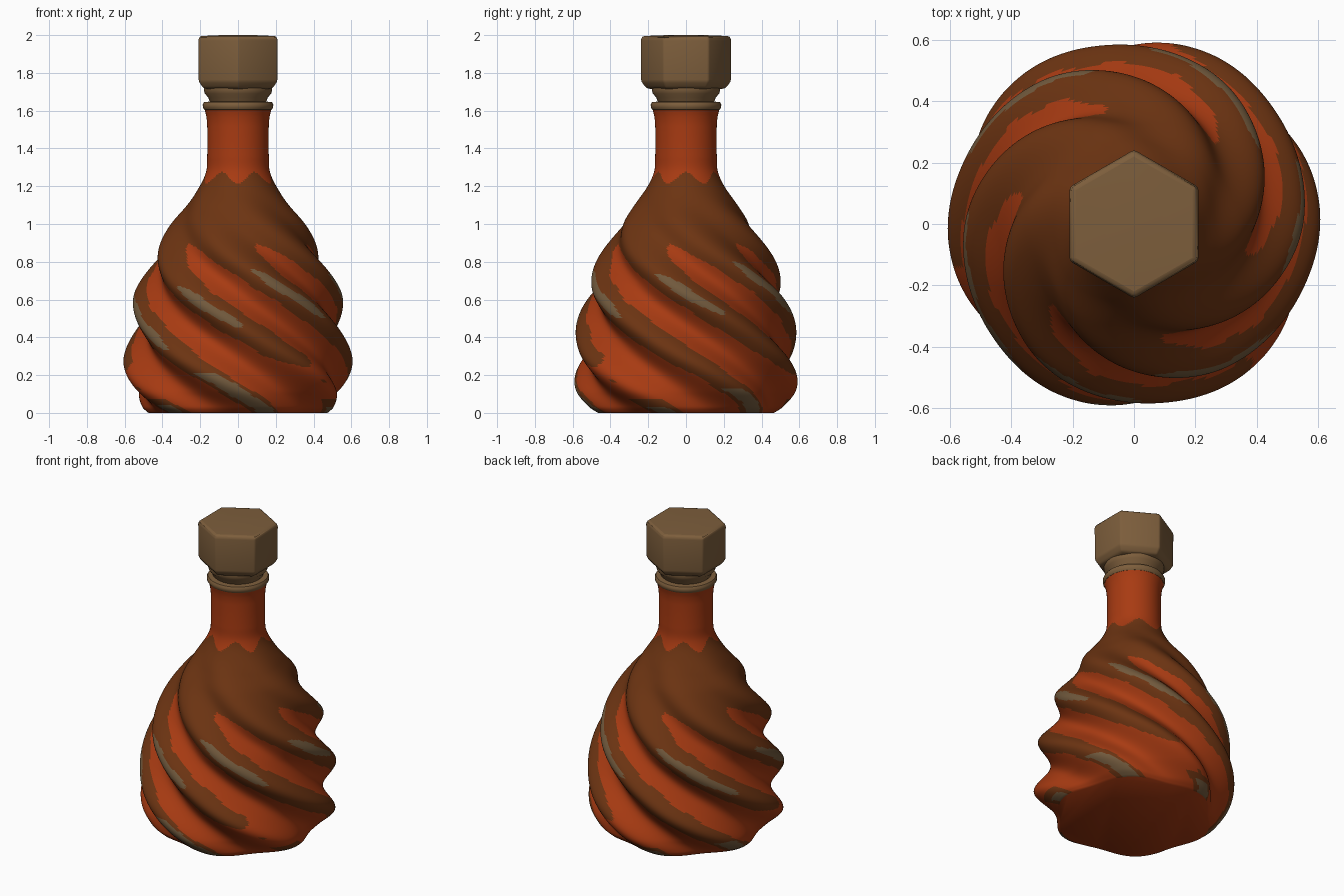
import bpy, math

if "Cube" in bpy.data.objects:
    bpy.data.objects.remove(bpy.data.objects["Cube"])

def mat(name, c):
    m = bpy.data.materials.new(name)
    m.diffuse_color = (*c, 1)
    m.use_nodes = True
    m.node_tree.nodes["Principled BSDF"].inputs["Base Color"].default_value = m.diffuse_color
    return m

ORANGE = mat("burnt_orange", (0.39, 0.043, 0.006))
BROWN = mat("dark_brown", (0.15, 0.034, 0.006))
GREY = mat("worn_ridge_grey", (0.165, 0.10, 0.046))
TAN = mat("stopper_tan", (0.205, 0.112, 0.045))

def curve(pts, z):
    """Smooth (Hermite) interpolation through (z, value) points."""
    n = len(pts)
    slope = lambda i: ((pts[min(i + 1, n - 1)][1] - pts[max(i - 1, 0)][1]) /
                       (pts[min(i + 1, n - 1)][0] - pts[max(i - 1, 0)][0]))
    for i in range(n - 1):
        (a, p), (b, q) = pts[i], pts[i + 1]
        if z <= b:
            h = b - a
            t = (z - a) / h
            return ((2*t**3 - 3*t*t + 1) * p + (t**3 - 2*t*t + t) * h * slope(i)
                    + (3*t*t - 2*t**3) * q + (t**3 - t*t) * h * slope(i + 1))
    return pts[-1][1]

def make(name, verts, faces, mats, angle=40):
    me = bpy.data.meshes.new(name)
    me.from_pydata(verts, [], faces)
    for m in mats:
        me.materials.append(m)
    ob = bpy.data.objects.new(name, me)
    bpy.context.collection.objects.link(ob)
    bpy.context.view_layer.objects.active = ob
    ob.select_set(True)
    bpy.ops.object.shade_smooth_by_angle(angle=math.radians(angle))
    ob.select_set(False)
    return ob

def ring_faces(rows, n):
    f = [(r*n + i, r*n + (i+1) % n, (r+1)*n + (i+1) % n, (r+1)*n + i)
         for r in range(rows - 1) for i in range(n)]
    return f + [tuple(reversed(range(n))), tuple(range((rows-1)*n, rows*n))]

def lathe(name, profile, n, m):
    v = [(r * math.cos(math.pi/2 + math.tau*i/n), r * math.sin(math.pi/2 + math.tau*i/n), z)
         for r, z in profile for i in range(n)]
    return make(name, v, ring_faces(len(profile), n), [m])

# Twisted six-lobed bottle body with neck
RIDGE = [(0, .48), (.03, .52), (.12, .583), (.25, .607), (.4, .59), (.6, .558), (.7, .523),
         (.85, .45), (1.0, .355), (1.1, .275), (1.2, .203), (1.28, .168), (1.36, .163),
         (1.52, .163), (1.57, .168), (1.61, .178)]
DEPTH = [(0, .04), (.1, .08), (.3, .10), (.7, .09), (.9, .05), (1.05, .02), (1.2, 0), (1.61, 0)]
N, ROWS, TOP = 240, 200, 1.61
TWIST = 170

def turn(z):
    return TWIST * (0.46 - min(z, 1.25))

verts = []
for j in range(ROWS):
    z = TOP * j / (ROWS - 1)
    R, d = curve(RIDGE, z), max(0, curve(DEPTH, z))
    for i in range(N):
        ph = 360 * i / N
        r = R - d * (0.5 - 0.5 * math.cos(math.radians(6 * ph)))
        a = math.radians(ph - 90 + turn(z))
        verts.append((r * math.cos(a), r * math.sin(a), z))
body = make("bottle_body", verts, ring_faces(ROWS, N), [ORANGE, BROWN, GREY], 60)

# Colours: grey worn ridge tops, brown ridges and shoulder, orange grooves and neck
WORN = [(.45, .67), (.50, .76), (.52, .74), (.50, .80), (.42, .72), (.33, .66)]
BASE_WORN = [.03, .13, .05, .12, .04, .21]
BROWN_W = [(0, 9), (.2, 10), (.3, 12), (.5, 14.5), (.7, 15.5), (.8, 19), (.87, 24), (.91, 31), (2, 31)]

def colour(ph, z):
    k = round(ph / 60) % 6
    off = (ph + 30) % 60 - 30
    if z > 1.15:
        edge = 1.245 - 0.03 * math.cos(math.radians(6 * (ph + turn(z))))
        return 0 if z > edge else 1
    wob = 0.8 * math.sin(z * 47 + k * 2)
    lo, hi = WORN[k]
    t = (z - lo) / (hi - lo)
    if 0 < t < 1 and abs(off + wob) < 5.5 * (4 * t * (1 - t)) ** 0.4:
        return 2
    if z < BASE_WORN[k] and abs(off + wob) < 6:
        return 2
    end = (.24, 0, .2, 0, .22, 0)[k]
    w = curve(BROWN_W, z)
    if z < end + .06 and end:
        w *= max(0, (z - end) / .06) ** 0.5
    if z < .07:
        w = max(w, 10)
    return 1 if abs(off) < w + wob else 0

for p in body.data.polygons:
    if p.index < (ROWS - 1) * N:
        j, i = divmod(p.index, N)
        p.material_index = colour(360 * (i + .5) / N, TOP * (j + .5) / (ROWS - 1))

# Lip ring at the top of the neck
lathe("lip_ring", [(.16, 1.60), (.178, 1.605), (.186, 1.617), (.187, 1.633),
                   (.18, 1.645), (.15, 1.648)], 48, TAN)

# Round collar under the stopper
lathe("stopper_collar", [(.14, 1.64), (.153, 1.655), (.157, 1.67), (.176, 1.69),
                         (.181, 1.71), (.181, 1.74)], 48, TAN)

# Hexagonal stopper head
head = lathe("stopper_head", [(.19, 1.715), (.215, 1.722), (.24, 1.755), (.242, 1.98),
                              (.23, 1.995), (.10, 2.0)], 6, TAN)
bev = head.modifiers.new("soft_edges", "BEVEL")
bev.width, bev.segments, bev.limit_method = 0.01, 2, "ANGLE"
